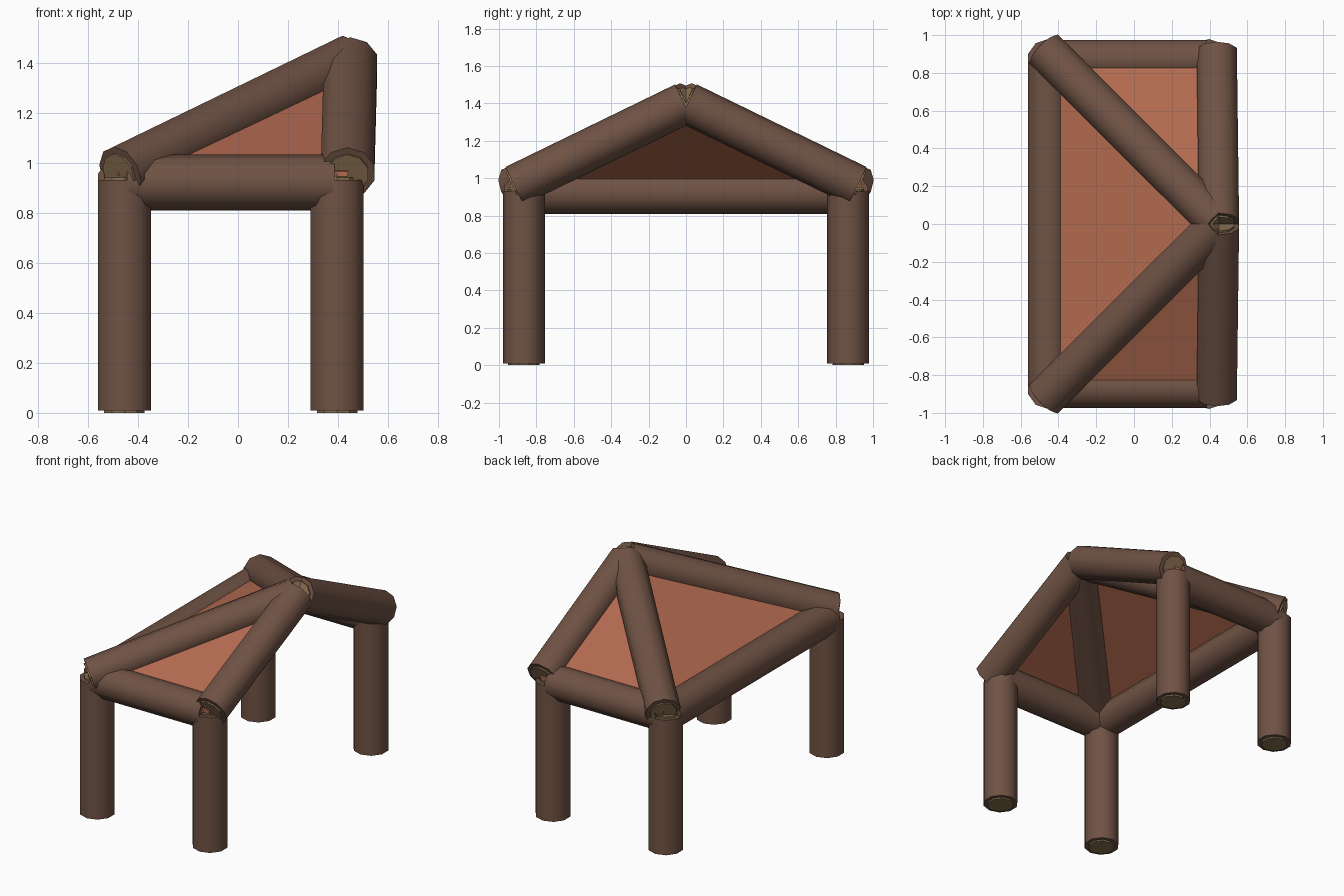
import bpy, bmesh
from mathutils import Vector
from math import cos, sin, pi

if "Cube" in bpy.data.objects:
    bpy.data.objects.remove(bpy.data.objects["Cube"])


def material(name, rgb):
    m = bpy.data.materials.new(name)
    m.diffuse_color = (*rgb, 1)
    m.use_nodes = True
    m.node_tree.nodes["Principled BSDF"].inputs["Base Color"].default_value = m.diffuse_color
    return m


BARK = material("bark", (0.16, 0.085, 0.058))
WOOD = material("cut_wood", (0.25, 0.16, 0.08))
CLAY = material("roof_clay", (0.45, 0.145, 0.08))
SIDES, R, CORE, LIP = 10, 0.112, 0.085, 0.01


def add_object(name, bm, mats):
    bmesh.ops.recalc_face_normals(bm, faces=bm.faces[:])
    me = bpy.data.meshes.new(name)
    bm.to_mesh(me)
    bm.free()
    for m in mats:
        me.materials.append(m)
    ob = bpy.data.objects.new(name, me)
    bpy.context.collection.objects.link(ob)
    return ob


def log(name, a, b):
    """Bark-covered log from a to b with a slightly raised cut face at each end."""
    a, b = Vector(a), Vector(b)
    axis = b - a
    length = axis.length
    rot = axis.to_track_quat('Z', 'Y')
    bm = bmesh.new()
    profile = [(CORE, 0), (CORE, LIP), (R, LIP),
               (R, length - LIP), (CORE, length - LIP), (CORE, length)]
    rings = []
    for r, z in profile:
        rings.append([bm.verts.new(a + rot @ Vector((
            r * sin(2 * pi * i / SIDES), r * cos(2 * pi * i / SIDES), z)))
            for i in range(SIDES)])
    for k in range(len(rings) - 1):
        for i in range(SIDES):
            j = (i + 1) % SIDES
            f = bm.faces.new((rings[k][i], rings[k][j], rings[k + 1][j], rings[k + 1][i]))
            f.material_index = 1 if k in (0, 4) else 0
            f.smooth = k == 2
    for ring in (rings[0], rings[-1]):
        bm.faces.new(ring).material_index = 1
    # keep the log rims crisp
    for e in bm.edges:
        if len(e.link_faces) == 2 and e.calc_face_angle(0) % pi > 0.8:
            e.smooth = False
    return add_object(name, bm, (BARK, WOOD))


def panel(name, pts, thick=0.02):
    bm = bmesh.new()
    low = [bm.verts.new(Vector(p) - Vector((0, 0, thick))) for p in pts]
    top = [bm.verts.new(p) for p in pts]
    bm.faces.new(low)
    bm.faces.new(top)
    for i in range(len(pts)):
        j = (i + 1) % len(pts)
        bm.faces.new((low[i], low[j], top[j], top[i]))
    return add_object(name, bm, (CLAY,))


XL, XR, Y, BEAM_Z = -0.454, 0.396, 0.867, 0.92
APEX = (0.45, 0, 1.405)

for s, side in ((-1, "front"), (1, "back")):
    # posts
    log(side + "_left_post", (XL, s * Y, 0), (XL, s * Y, 0.94))
    log(side + "_right_post", (XR, s * Y, 0), (XR, s * Y, 0.94))
    # horizontal beam, sloping hip rafter and gable rafter
    log(side + "_beam", (XL, s * Y, BEAM_Z), (XR, s * Y, BEAM_Z))
    log(side + "_hip_rafter", (-0.478, s * 0.927, 0.955), APEX)
    log(side + "_gable_rafter", (0.438, s * 0.925, 0.955), APEX)
    # triangular side roof
    panel(side + "_roof_panel", [(-0.48, s * 0.93, 0.968),
                                 (0.44, s * 0.94, 0.965), (0.45, 0, 1.41)])

# left beam and the main roof slope
log("left_beam", (XL, -Y, BEAM_Z), (XL, Y, BEAM_Z))
panel("left_roof_panel", [(-0.48, -0.93, 0.968), (-0.48, 0.93, 0.968), (0.45, 0, 1.41)])
